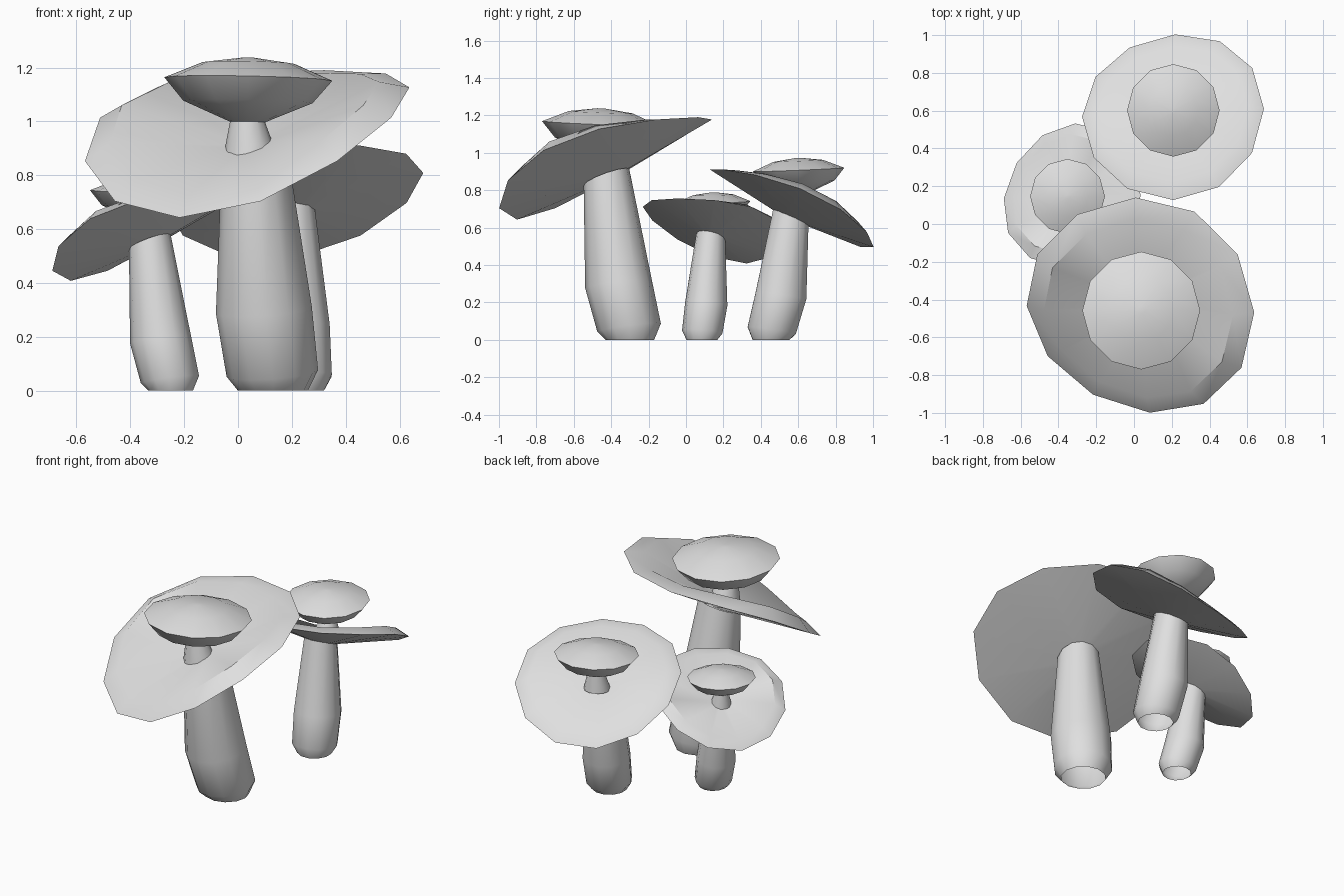
import bpy
import bmesh
from math import sin, cos, radians, tau
from mathutils import Matrix, Vector

SIDES = 12

old = bpy.data.objects.get("Cube")
if old:
    bpy.data.objects.remove(old, do_unlink=True)

grey = bpy.data.materials.new("pale_grey")
grey.use_nodes = True
grey.diffuse_color = (0.74, 0.74, 0.74, 1)
grey.node_tree.nodes["Principled BSDF"].inputs["Base Color"].default_value = (0.74, 0.74, 0.74, 1)


def loft(name, rings, closed=True):
    """Skin a stack of rings (lists of points), with or without end faces."""
    bm = bmesh.new()
    loops = [[bm.verts.new(p) for p in ring] for ring in rings]
    for low, high in zip(loops, loops[1:]):
        for i in range(SIDES):
            j = (i + 1) % SIDES
            bm.faces.new((low[i], low[j], high[j], high[i]))
    if closed:
        for end in (loops[0], loops[-1]):
            bm.faces.new(end)
    bmesh.ops.recalc_face_normals(bm, faces=bm.faces)
    mesh = bpy.data.meshes.new(name)
    bm.to_mesh(mesh)
    bm.free()
    mesh.materials.append(grey)
    obj = bpy.data.objects.new(name, mesh)
    bpy.context.collection.objects.link(obj)
    bpy.ops.object.select_all(action="DESELECT")
    obj.select_set(True)
    bpy.context.view_layer.objects.active = obj
    bpy.ops.object.shade_smooth_by_angle(angle=radians(40))


def frame(origin, heading, tilt):
    """Local x points downhill along the heading."""
    return (Matrix.Translation(origin) @ Matrix.Rotation(radians(heading), 4, "Z")
            @ Matrix.Rotation(radians(tilt), 4, "Y"))


def circle(mat, r, z, phase=0, saddle=0, slope=0, shift=0):
    """A ring that can be saddle-bent, sloped and shifted downhill."""
    pts = []
    for i in range(SIDES):
        a = tau * i / SIDES + radians(phase)
        x, y = r * cos(a), r * sin(a)
        pts.append(mat @ Vector((x + shift, y, z - saddle * cos(2 * a) - slope * x)))
    return pts


def mushroom(name, size, heading, base, cap, crown, phase, bend):
    # Hollow leaning stalk: radius, height, downhill shift, slope
    ground = frame((*base, 0), heading, 0)
    stalk = [(0.13, 0, 0, 0), (0.17, 0.065, 0.005, 0.15),
             (0.178, 0.3, 0.07, 0.15), (0.122, 0.87, 0.143, 0.4)]
    loft(name + "_stalk", [circle(ground, r * size, z * size, 0, 0, s, d * size)
                           for r, z, d, s in stalk], closed=False)

    # Wide tilted cap with a raised lip: radius, height, share of the saddle bend
    tilted = frame(cap, heading, 26.3)
    wide = 0.618 * size
    profile = [(0.12, -0.165, 0), (1, 0, 1), (0.83, 0.075, 1.1), (0.12, -0.065, 0)]
    loft(name + "_wide_cap", [circle(tilted, r * wide, z * wide, phase, bend * wide * s)
                              for r, z, s in profile])

    # Short neck and small domed cap, measured down from the crown
    top = frame(crown, heading, -2.5)
    neck = [(0.1, -0.37, -0.03), (0.088, -0.32, -0.02), (0.064, -0.235, 0)]
    dome = [(0.064, -0.24, 0), (0.24, -0.165, 0), (0.312, -0.08, 0),
            (0.17, -0.02, 0), (0.02, 0, 0)]
    turn = -heading % 30
    for part, shape in (("_neck", neck), ("_small_cap", dome)):
        loft(name + part, [circle(top, r * size, z * size, turn, shift=d * size)
                           for r, z, d in shape])


mushroom("large", 1, 241, (0.13, -0.30), (0.04, -0.44, 0.965), (0.04, -0.455, 1.237), 0, 0.088)
mushroom("medium", 0.785, 106, (0.22, 0.455), (0.21, 0.577, 0.728), (0.209, 0.599, 0.972), 15, 0.066)
mushroom("small", 0.635, 148.5, (-0.25, 0.085), (-0.333, 0.147, 0.61), (-0.35, 0.145, 0.788), 0, 0.08)
